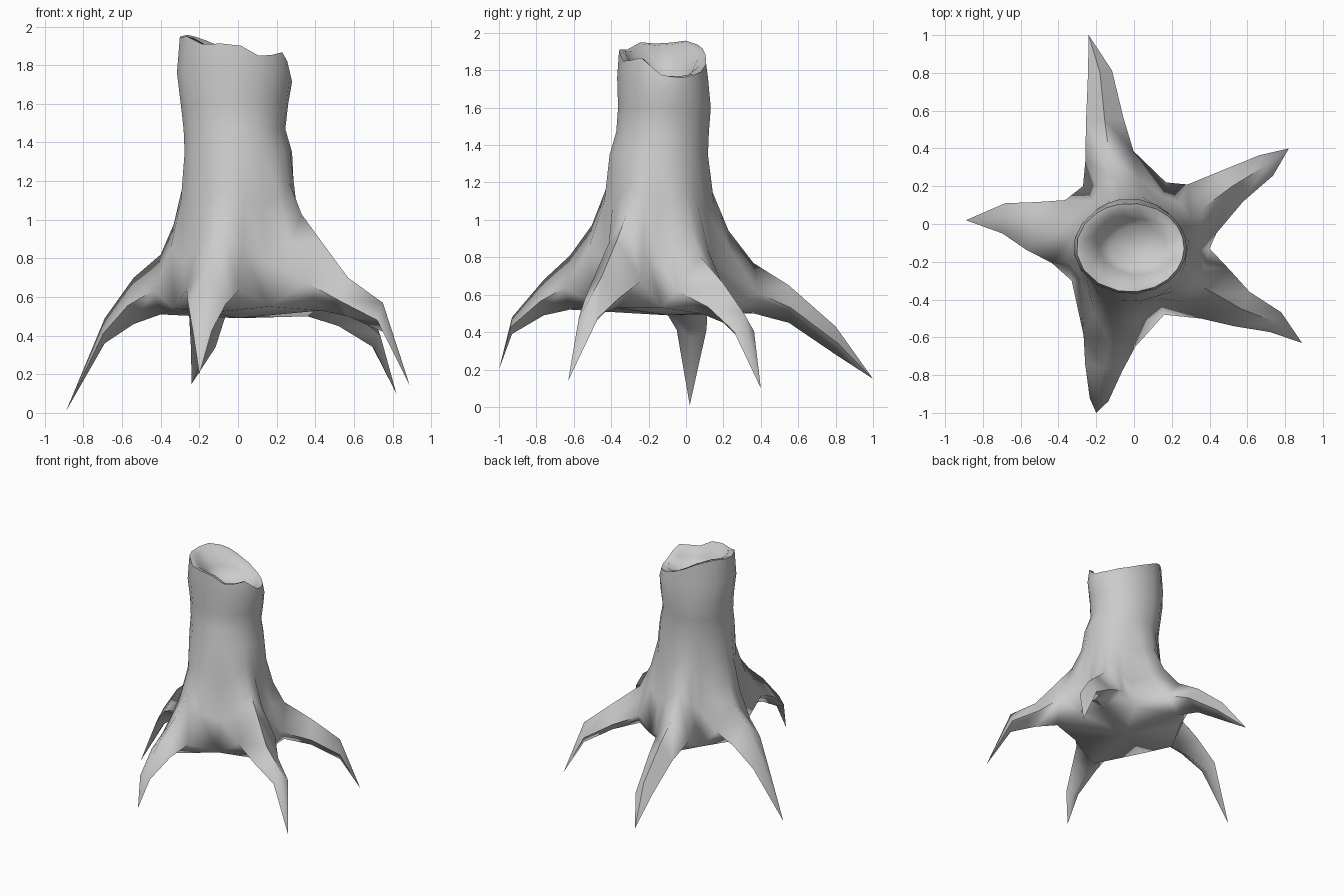
import bpy, bmesh, math
from mathutils import Vector

if "Cube" in bpy.data.objects:
    bpy.data.objects.remove(bpy.data.objects["Cube"])

bm = bmesh.new()
C = Vector((-0.02, -0.12))

# Roots counter-clockwise: stations (x, y, top z, half width, bottom z), then tip
ROOTS = [
    ([(.36, .08, .80, .15, .50), (.52, .20, .66, .10, .45), (.70, .31, .50, .065, .34)], (.82, .40, .10)),
    ([(-.13, .36, .77, .13, .50), (-.155, .55, .65, .10, .45), (-.18, .80, .43, .065, .28)], (-.24, 1.0, .15)),
    ([(-.40, -.04, .82, .17, .51), (-.54, -.01, .70, .13, .46), (-.69, .03, .49, .08, .36)], (-.89, .02, .01)),
    ([(-.13, -.62, .81, .14, .52), (-.16, -.76, .68, .10, .49), (-.185, -.93, .48, .05, .39)], (-.20, -1.0, .20)),
    ([(.43, -.37, .89, .15, .53), (.57, -.45, .70, .10, .50), (.75, -.52, .57, .06, .42)], (.89, -.63, .14)),
]
# Crotch between the previous root and this one
VALLEYS = [(.40, -.13, .53), (.17, .22, .52), (-.27, .20, .52), (-.33, -.30, .54), (.16, -.48, .55)]
# Trunk rings: z, centre x, centre y, radius x, radius y
TRUNK = [(1.76, -.02, -.125, .30, .245), (1.60, -.02, -.115, .28, .25),
         (1.47, -.02, -.125, .265, .25), (1.35, 0, -.145, .28, .265)]
# Broken rim height every 30 degrees
RIM = [1.77, 1.76, 1.79, 1.85, 1.93, 1.96, 1.94, 1.95, 1.90, 1.92, 1.84, 1.87]


def rim_height(a):
    f = (a / math.tau * 12) % 12
    i = int(f)
    return RIM[i] + (RIM[(i + 1) % 12] - RIM[i]) * (f - i)


def bridge(a, b):
    n = len(a)
    for i in range(n):
        bm.faces.new((a[i], a[(i + 1) % n], b[(i + 1) % n], b[i]))


def ring(points):
    return [bm.verts.new(p) for p in points]


# Cross-sections of each root: clockwise side, ridge, other side, bottom
sections = []
for stations, tip in ROOTS:
    path = [C] + [Vector(s[:2]) for s in stations] + [Vector(tip[:2])]
    rows = []
    for k, (x, y, zt, w, zb) in enumerate(stations):
        d = (path[k + 2] - path[k]).normalized()
        zs = zb + (zt - zb) * .4
        rows.append([Vector((x + d.y * w, y - d.x * w, zs)), Vector((x, y, zt)),
                     Vector((x - d.y * w, y + d.x * w, zs)), Vector((x, y, zb))])
    sections.append(rows)

# Foot of every trunk column: valley, side, ridge, side for each root
feet = []
for v, rows in zip(VALLEYS, sections):
    feet += [Vector(v)] + rows[0][:3]
key = [math.atan2(p.y - C.y, p.x - C.x) for p in feet]
angles = []
for i in range(20):
    if i % 2 == 0:
        angles.append(key[i])
    else:
        a, b = key[i - 1], key[(i + 1) % 20]
        angles.append(a + ((b - a) % math.tau) / 2)


def ellipse(cx, cy, rx, ry, z):
    return [Vector((cx + rx * math.cos(a), cy + ry * math.sin(a), z(a))) for a in angles]


# Hollow top and jagged rim
loops = [
    ring(ellipse(.02, -.12, .15, .11, lambda a: 1.73)),
    ring(ellipse(.02, -.12, .205, .15, lambda a: 1.79 + .25 * (rim_height(a) - 1.85))),
    ring(ellipse(-.01, -.125, .25, .20, lambda a: rim_height(a) - .01)),
    ring(ellipse(-.02, -.125, .285, .235, rim_height)),
]
bm.faces.new(loops[0])

# Trunk, kept just below the low side of the rim
for z, cx, cy, rx, ry in TRUNK:
    drop = (lambda a, z=z: min(z, rim_height(a) - .06)) if z > 1.7 else (lambda a, z=z: z)
    loops.append(ring(ellipse(cx, cy, rx, ry, drop)))

# Flare from trunk into roots and valleys
waist = [v.co.copy() for v in loops[-1]]
for fz, fr in ((.35, .12), (.70, .46), (1, 1)):
    loops.append(ring([Vector((p.x + (q.x - p.x) * fr, p.y + (q.y - p.y) * fr,
                               p.z + (q.z - p.z) * fz)) for p, q in zip(waist, feet)]))
for a, b in zip(loops, loops[1:]):
    bridge(a, b)

# Roots and underside
base = loops[-1]
under = bm.verts.new((0, -.1, .49))
for i, (rows, (_, tip)) in enumerate(zip(sections, ROOTS)):
    v0, s0, ridge, s1 = base[i * 4:i * 4 + 4]
    v1 = base[(i * 4 + 4) % 20]
    bottom = bm.verts.new(rows[0][3])
    bm.faces.new((v0, s0, bottom))
    bm.faces.new((s1, v1, bottom))
    bm.faces.new((v0, bottom, under))
    bm.faces.new((bottom, v1, under))
    last = [s0, ridge, s1, bottom]
    for row in rows[1:]:
        new = ring(row)
        bridge(last, new)
        last = new
    end = bm.verts.new(tip)
    for k in range(4):
        bm.faces.new((last[k], last[(k + 1) % 4], end))

bmesh.ops.recalc_face_normals(bm, faces=bm.faces[:])
mesh = bpy.data.meshes.new("tree_stump")
bm.to_mesh(mesh)
bm.free()
stump = bpy.data.objects.new("tree_stump", mesh)
bpy.context.collection.objects.link(stump)
bpy.context.view_layer.objects.active = stump
stump.select_set(True)
bpy.ops.object.shade_smooth_by_angle(angle=math.radians(75))
